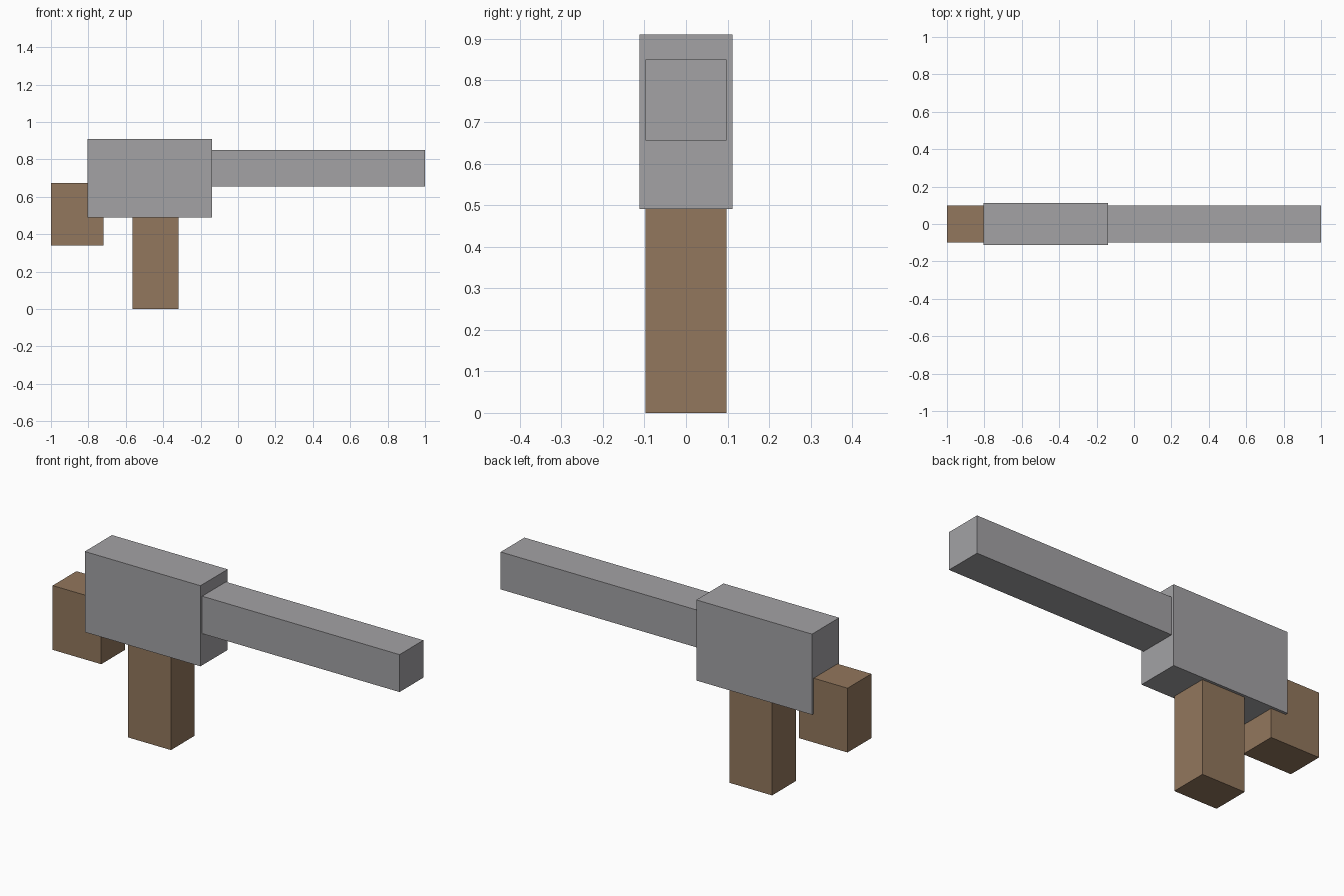
import bpy

cube = bpy.data.objects.get("Cube")
if cube:
    bpy.data.objects.remove(cube, do_unlink=True)


def make_material(name, rgb):
    mat = bpy.data.materials.new(name)
    mat.use_nodes = True
    color = (*rgb, 1.0)
    mat.diffuse_color = color
    mat.node_tree.nodes["Principled BSDF"].inputs["Base Color"].default_value = color
    return mat


def make_box(name, x, y, z, mat):
    """Flat-sided box spanning the given (min, max) ranges."""
    spans = (x, y, z)
    bpy.ops.mesh.primitive_cube_add(size=1, location=[(a + b) / 2 for a, b in spans])
    obj = bpy.context.object
    obj.name = name
    obj.scale = [b - a for a, b in spans]
    bpy.ops.object.transform_apply(location=False, rotation=False, scale=True)
    obj.data.materials.append(mat)
    return obj


metal = make_material("grey metal", (0.366, 0.361, 0.376))
wood = make_material("brown wood", (0.288, 0.184, 0.109))

narrow = (-0.098, 0.098)
wide = (-0.112, 0.112)

# Metal body and barrel
make_box("receiver", (-0.805, -0.138), wide, (0.49, 0.91), metal)
make_box("barrel", (-0.16, 1.0), narrow, (0.655, 0.85), metal)

# Wooden handle and stock
make_box("grip", (-0.565, -0.318), narrow, (0.0, 0.51), wood)
make_box("stock", (-1.0, -0.72), narrow, (0.34, 0.675), wood)
